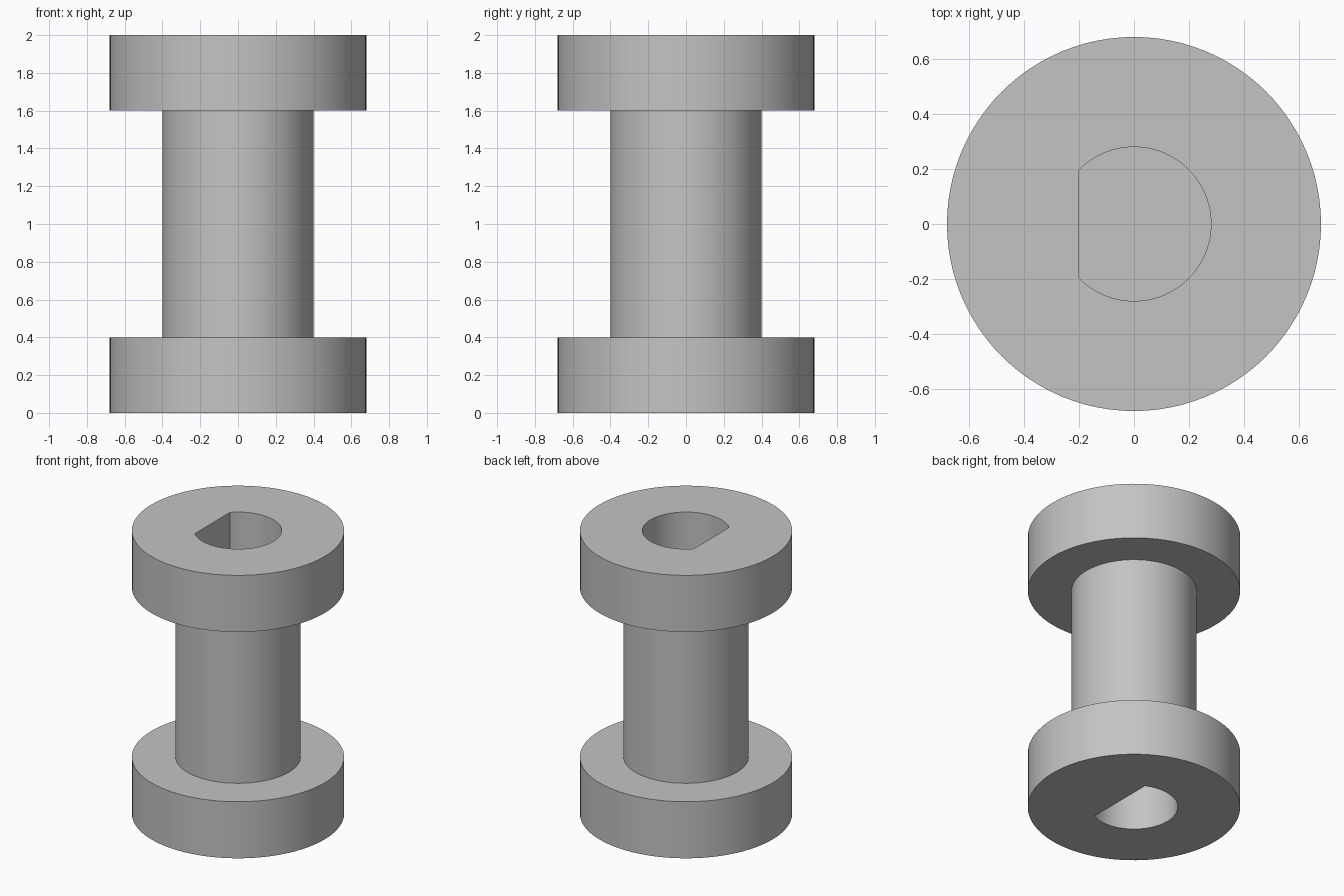
import bpy
import bmesh
from math import acos, cos, sin, pi

if "Cube" in bpy.data.objects:
    bpy.data.objects.remove(bpy.data.objects["Cube"], do_unlink=True)

SIDES = 96
HEIGHT = 2.0
FLANGE_R, FLANGE_H = 0.68, 0.4
SHAFT_R = 0.4
BORE_R, BORE_DEPTH = 0.28, 0.8

grey = bpy.data.materials.new("plain grey")
grey.use_nodes = True
colour = (0.55, 0.55, 0.55, 1)
grey.diffuse_color = colour
grey.node_tree.nodes["Principled BSDF"].inputs["Base Color"].default_value = colour


def prism(bm, outline, z0, z1):
    """Extrude a closed outline from z0 up to z1."""
    face = bm.faces.new([bm.verts.new((x, y, z0)) for x, y in outline])
    up = bmesh.ops.extrude_face_region(bm, geom=[face])["geom"]
    verts = [v for v in up if isinstance(v, bmesh.types.BMVert)]
    bmesh.ops.translate(bm, verts=verts, vec=(0, 0, z1 - z0))
    bmesh.ops.recalc_face_normals(bm, faces=bm.faces)


def make_object(name, bm):
    mesh = bpy.data.meshes.new(name)
    bm.to_mesh(mesh)
    bm.free()
    mesh.materials.append(grey)
    obj = bpy.data.objects.new(name, mesh)
    bpy.context.collection.objects.link(obj)
    return obj


def d_outline(flat, side):
    """Circle cut by a flat at distance flat, towards +x or -x."""
    a = acos(flat / BORE_R)
    steps = [a + (2 * pi - 2 * a) * i / SIDES for i in range(SIDES + 1)]
    return [(side * BORE_R * cos(t), BORE_R * sin(t)) for t in steps]


# Flanged body, turned from a half profile
profile = [(0, 0), (FLANGE_R, 0), (FLANGE_R, FLANGE_H), (SHAFT_R, FLANGE_H),
           (SHAFT_R, HEIGHT - FLANGE_H), (FLANGE_R, HEIGHT - FLANGE_H),
           (FLANGE_R, HEIGHT), (0, HEIGHT)]
bm = bmesh.new()
points = [bm.verts.new((r, 0, z)) for r, z in profile]
edges = [bm.edges.new(pair) for pair in zip(points, points[1:])]
bmesh.ops.spin(bm, geom=points + edges, cent=(0, 0, 0), axis=(0, 0, 1),
               angle=2 * pi, steps=SIDES, use_merge=True)
bmesh.ops.remove_doubles(bm, verts=bm.verts, dist=0.0001)
bmesh.ops.recalc_face_normals(bm, faces=bm.faces)
body = make_object("flanged_coupling", bm)

# Blind D-shaped bores, one in each end
bores = [("top_bore_cutter", 0.2, -1, HEIGHT - BORE_DEPTH, HEIGHT + 0.1),
         ("bottom_bore_cutter", 0.12, 1, -0.1, BORE_DEPTH)]
for name, flat, side, z0, z1 in bores:
    bm = bmesh.new()
    prism(bm, d_outline(flat, side), z0, z1)
    cutter = make_object(name, bm)
    cut = body.modifiers.new(name, "BOOLEAN")
    cut.operation = "DIFFERENCE"
    cut.solver = "EXACT"
    cut.object = cutter
    bpy.ops.object.select_all(action="DESELECT")
    body.select_set(True)
    bpy.context.view_layer.objects.active = body
    bpy.ops.object.modifier_apply(modifier=name)
    bpy.data.objects.remove(cutter, do_unlink=True)

# Smooth round walls, sharp rims
bpy.ops.object.shade_smooth_by_angle(angle=pi / 6)
